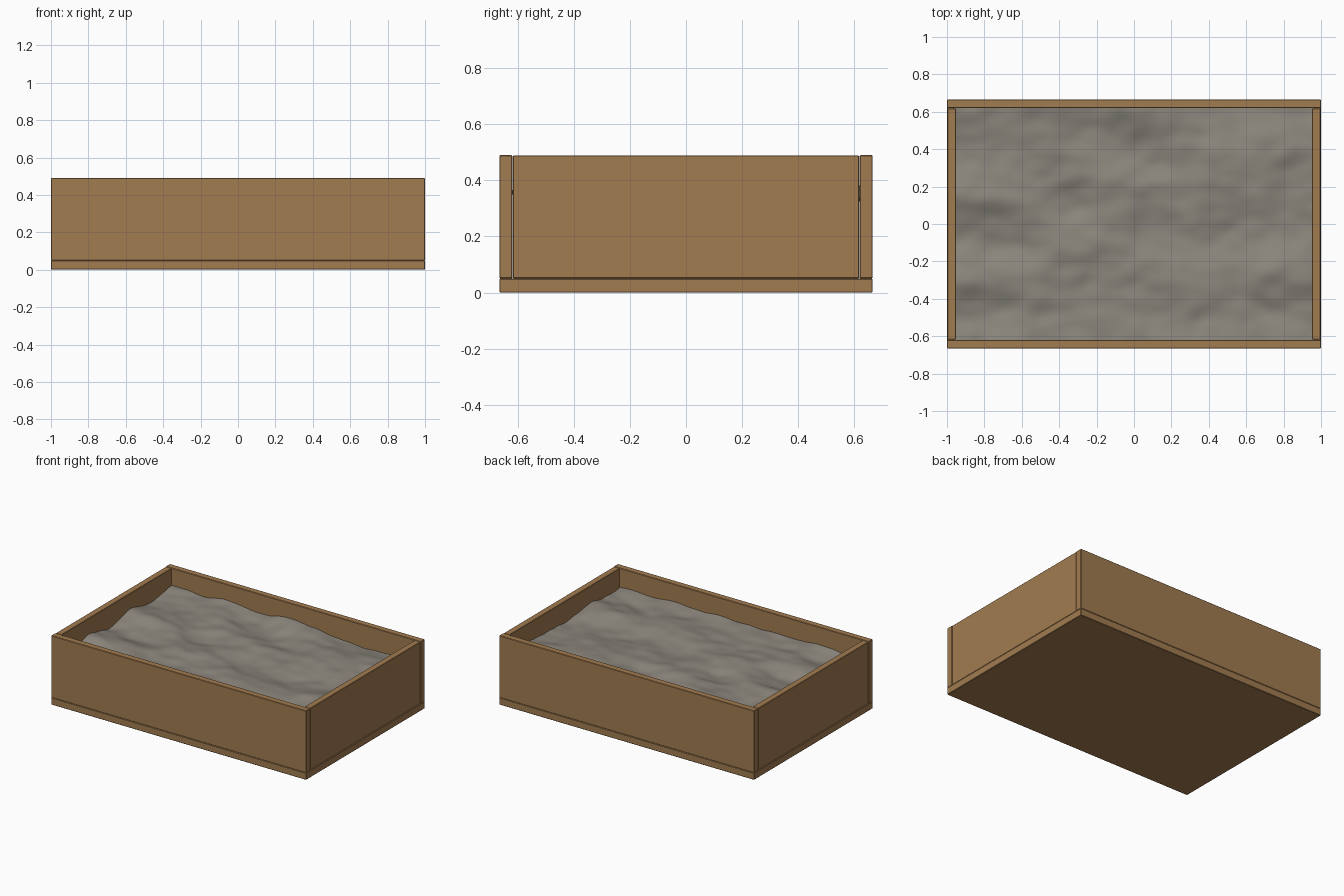
import bpy, bmesh, math
from mathutils import Vector, noise

old = bpy.data.objects.get("Cube")
if old:
    bpy.data.objects.remove(old, do_unlink=True)


def material(name, colour):
    m = bpy.data.materials.new(name)
    m.use_nodes = True
    m.diffuse_color = colour
    bsdf = next(n for n in m.node_tree.nodes if n.type == 'BSDF_PRINCIPLED')
    bsdf.inputs["Base Color"].default_value = colour
    return m


wood = material("warm_wood", (0.36, 0.2, 0.08, 1))
earth = material("grey_earth", (0.26, 0.24, 0.205, 1))


def finish(name, bm, mat):
    mesh = bpy.data.meshes.new(name)
    bm.to_mesh(mesh)
    bm.free()
    mesh.materials.append(mat)
    obj = bpy.data.objects.new(name, mesh)
    bpy.context.scene.collection.objects.link(obj)
    return obj


def board(name, centre, size):
    bm = bmesh.new()
    bmesh.ops.create_cube(bm, size=1)
    bmesh.ops.scale(bm, vec=size, verts=bm.verts)
    bmesh.ops.translate(bm, vec=centre, verts=bm.verts)
    obj = finish(name, bm, wood)
    bevel = obj.modifiers.new("eased_edges", 'BEVEL')
    bevel.width = 0.003
    bevel.segments = 1
    return obj


# Box dimensions
HALF_X, HALF_Y, TOP, FLOOR, THICK = 1.0, 0.665, 0.49, 0.05, 0.046
inner_x, inner_y = HALF_X - THICK, HALF_Y - THICK
wall_z, wall_h = (TOP + FLOOR) / 2, TOP - FLOOR

# Floor slab and long boards, with the end boards set between them
board("floor_board", (0, 0, FLOOR / 2), (2 * HALF_X, 2 * HALF_Y, FLOOR))
for name, s in (("front_board", -1), ("back_board", 1)):
    board(name, (0, s * (HALF_Y - THICK / 2), wall_z), (2 * HALF_X, THICK, wall_h))
for name, s in (("left_board", 1), ("right_board", -1)):
    board(name, (s * (HALF_X - THICK / 2 - 0.002), 0, wall_z),
          (THICK, 2 * inner_y - 0.004, wall_h - 0.002))


def earth_height(x, y):
    # Long wavering ridges along the box, broken up by finer lumps
    bend = 0.12 * noise.noise(Vector((x * 1.6, y, 3)))
    ridge = math.cos((y + bend - 0.2) * 14) * (0.6 + 0.4 * math.sin(x * 4 + y * 3))
    lumps = noise.noise(Vector((x * 3, y * 4, 1)))
    grain = noise.noise(Vector((x * 8, y * 11, 7)))
    return 0.35 + 0.014 * ridge + 0.035 * lumps + 0.01 * grain


# Uneven earth filling the box
bm = bmesh.new()
bmesh.ops.create_grid(bm, x_segments=110, y_segments=72, size=1)
for v in bm.verts:
    v.co.x *= inner_x + 0.01
    v.co.y *= inner_y + 0.01
    v.co.z = earth_height(v.co.x, v.co.y)
for f in bm.faces:
    f.smooth = True
finish("earth_fill", bm, earth)
